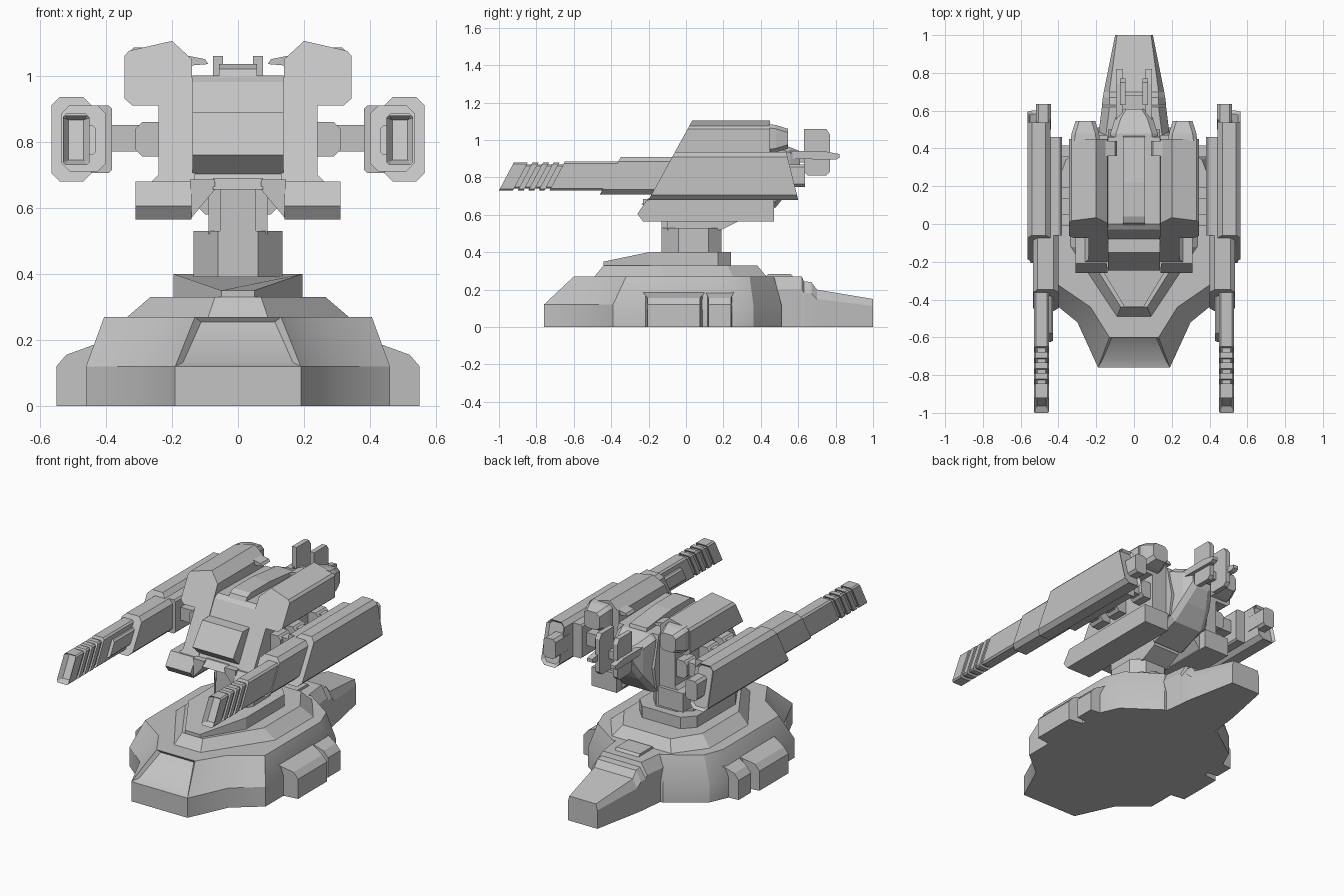
import bpy, bmesh, math

cube = bpy.data.objects.get("Cube")
if cube:
    bpy.data.objects.remove(cube, do_unlink=True)

grey = bpy.data.materials.new("plain_grey")
grey.use_nodes = True
grey.diffuse_color = (0.55, 0.55, 0.55, 1)
grey.node_tree.nodes["Principled BSDF"].inputs["Base Color"].default_value = (0.55, 0.55, 0.55, 1)


def loft(name, rings, mirror=False, inset=None, smooth=False):
    """Skin rings of equal length, cap the ends; inset = (face test, width, depth)."""
    bm = bmesh.new()
    loops = [[bm.verts.new(p) for p in ring] for ring in rings]
    for a, b in zip(loops, loops[1:]):
        for i in range(len(a)):
            j = (i + 1) % len(a)
            bm.faces.new((a[i], a[j], b[j], b[i]))
    bm.faces.new(loops[0])
    bm.faces.new(loops[-1])
    bmesh.ops.recalc_face_normals(bm, faces=bm.faces)
    if inset:
        test, width, depth = inset
        bm.normal_update()
        picked = [f for f in bm.faces if test(f)]
        bmesh.ops.inset_individual(bm, faces=picked, thickness=width)
        bmesh.ops.translate(bm, verts=list({v for f in picked for v in f.verts}), vec=(0, depth, 0))
    mesh = bpy.data.meshes.new(name)
    bm.to_mesh(mesh)
    bm.free()
    mesh.materials.append(grey)
    obj = bpy.data.objects.new(name, mesh)
    bpy.context.collection.objects.link(obj)
    if mirror:
        obj.modifiers.new("Mirror", 'MIRROR').use_mirror_merge = False
    if smooth:
        bpy.ops.object.select_all(action='DESELECT')
        obj.select_set(True)
        bpy.context.view_layer.objects.active = obj
        bpy.ops.object.shade_smooth_by_angle(angle=math.radians(30))
    return obj


def sym(half):
    """Complete a half outline across x = 0."""
    return half + [(-p[0], *p[1:]) for p in reversed(half)]


def flat(half, z):
    return sym([(x, y, z) for x, y in half])


def along_y(name, outline, front, back, mirror=True, slope=0, base=0, back_slope=0, **kw):
    """Extrude an (x, z) outline along y, with raked ends."""
    return loft(name, [[(x, front + slope * (z - base), z) for x, z in outline],
                       [(x, back + back_slope * (z - base), z) for x, z in outline]], mirror, **kw)


def along_x(name, outline, x0, x1, mirror=False):
    """Extrude a (y, z) outline along x."""
    return loft(name, [[(x, y, z) for y, z in outline] for x in (x0, x1)], mirror)


def octagon(x0, x1, z0, z1, c):
    return [(x0 + c, z0), (x1 - c, z0), (x1, z0 + c), (x1, z1 - c),
            (x1 - c, z1), (x0 + c, z1), (x0, z1 - c), (x0, z0 + c)]


def box(x0, x1, z0, z1):
    return [(x0, z0), (x1, z0), (x1, z1), (x0, z1)]


# Base hull with recessed nose vent
wall = [(.19, -.76), (.30, -.52), (.46, -.39), (.46, .25), (.41, .36), (.2, .51)]
deck = [(.13, -.6), (.23, -.44), (.405, -.32), (.405, .22), (.36, .34), (.17, .47)]
loft("base_hull", [flat(wall, 0), flat(wall, .12), flat(deck, .27)], smooth=True,
     inset=(lambda f: f.normal.y < -.5 and f.normal.z > .3 and abs(f.normal.x) < .05, .03, .03))

# Tail of the base
tail = [(.38, .2, .16, .27), (.62, .17, .13, .27), (.63, .17, .13, .245),
        (.67, .165, .13, .24), (.7, .16, .13, .2), (1, .1, .09, .15)]
loft("base_tail", [[(-b, y, 0), (b, y, 0), (b, y, z * .75), (t, y, z), (-t, y, z), (-b, y, z * .75)]
                   for y, b, t, z in tail])
along_x("tail_hatch", [(.42, .26), (.58, .26), (.56, .285), (.44, .285)], -.08, .08)

# Side pods of the base
for name, out, y0, y1, c in (("large_side_pod", .55, -.24, .11, .035),
                             ("small_side_pod", .525, .1, .26, .02)):
    pod = [(.3, 0), (out, 0), (out, .12), (out - .03, .155), (.41, .195), (.3, .2)]
    shift = lambda x: c if x > .45 else 0
    loft(name, [[(x, y0 + shift(x), z) for x, z in pod],
                [(x, y1 - shift(x), z) for x, z in pod]], True)

# Raised deck and turntable
loft("raised_deck", [flat([(.09, -.49), (.335, -.12), (.335, .25), (.2, .43)], .27),
                     flat([(.07, -.44), (.265, -.13), (.265, .22), (.16, .38)], .33)])
table = [(.05, -.44), (.195, -.2), (.195, .17), (.13, .24)]
loft("turntable", [flat(table, .32),
                   sym([(x, y, .35 if y < -.4 else .40) for x, y in table])])

# Neck
neck = [(.06, -.13), (.135, -.04), (.135, .12), (.07, .19)]
loft("neck", [flat(neck, .39), flat(neck, .53)])
along_x("neck_bracket", [(-.10, .52), (.19, .52), (.29, .57), (.29, .66), (-.10, .66)], -.09, .09)
along_x("neck_core", [(-.13, .5), (.1, .5), (.1, .66), (-.13, .66)], -.055, .055)

# Lower skirt rails and arch
along_x("skirt_rail", [(-.23, .565), (.47, .565), (.47, .68), (-.21, .68), (-.26, .605)], .14, .31, True)
arch = [(.07, .655), (.145, .565), (.145, .685), (.07, .685)]
along_y("skirt_arch", arch, -.23, .42)
along_x("skirt_bridge", [(-.24, .655), (.45, .655), (.45, .69), (-.2, .69)], -.075, .075)

# Body shoulders
shoulder = [(.13, .68), (.26, .68), (.24, .7), (.24, .91), (.32, .91), (.343, .93),
            (.343, 1.06), (.33, 1.075), (.2, 1.105), (.14, 1.05)]
along_y("shoulder", shoulder, -.2, .45, slope=.55, base=.68)
loft("shoulder_rear", [[(x, y, z) for x, z in octagon(.18 + k, .335 - k, .93 + k, 1.085 - k, .02)]
                       for y, k in ((.44, 0), (.48, .005), (.545, .025))], True)
along_y("shoulder_spur", [(.09, 1.035), (.15, 1.03), (.15, 1.06), (.10, 1.05)], .36, .44)

# Central body, canopy ridge and front plate
along_x("body_core", [(-.2, .67), (.48, .67), (.5, .8), (.46, .99), (.0, 1.0), (-.03, .98)], -.137, .137)
ridge = [(-.06, .89), (.005, 1.02), (.04, 1.035), (.22, 1.035), (.46, 1.01), (.5, .89)]
along_x("canopy_ridge", ridge, -.058, .058)
along_x("front_plate", [(-.18, .70), (-.245, .76), (-.15, .89), (-.06, .89), (-.06, .70)], -.137, .137)

# Rear spine and claw
loft("rear_spine", [[(x, y, z) for x, z in octagon(-w, w, z0, z1, .03)]
                    for y, w, z0, z1 in ((.3, .13, .58, .99), (.48, .125, .64, .99),
                                         (.56, .1, .74, .96), (.61, .07, .83, .94))])
along_x("claw_fin", [(.63, .83), (.65, .81), (.75, .81), (.77, .83),
                     (.77, 1.03), (.75, 1.06), (.63, 1.06)], .045, .075, True)
along_x("claw_arm", [(.52, .90), (.8, .895), (.82, .905), (.82, .925), (.74, .94), (.52, .94)],
        .06, .095, True)
along_y("claw_bridge", box(-.06, .06, .88, .93), .56, .68, mirror=False)

# Gun mounts
for y in (.02, .165, .385):
    along_y("mount_axle", octagon(.2, .40, .77, .85, .015), y - .03, y + .03)
    along_y("mount_collar", octagon(.22, .31, .755, .86, .02), y - .05, y + .05)

# Gun housings
along_y("gun_housing", octagon(.443, .565, .68, .935, .025), -.2, .6,
        slope=.55, base=.68, back_slope=-.25,
        inset=(lambda f: f.normal.y > .8, .015, -.015))
along_y("gun_inner_housing", octagon(.382, .46, .705, .91, .01), -.06, .46)
along_y("gun_rear_knob", octagon(.44, .52, .75, .87, .015), .5, .635)
along_y("gun_foregrip", octagon(.40, .535, .71, .91, .025), -.46, -.05, slope=.56, base=.71)

# Gun barrels with slanted bands and hollow muzzle
rake = dict(slope=.53, back_slope=.53, base=.73)
along_y("barrel_root", octagon(.45, .53, .73, .885, .01), -.73, -.3, **rake)
along_y("barrel_core", octagon(.46, .52, .74, .87, .008), -.96, -.6, **rake)
along_y("barrel_rail", octagon(.43, .465, .76, .85, .01), -.64, -.3, **rake)
for i in range(3):
    along_y("barrel_band", octagon(.45, .53, .73, .88, .008), -.9 + .056 * i, -.868 + .056 * i, **rake)
along_y("muzzle", octagon(.45, .53, .73, .88, .008), -1, -.925,
        inset=(lambda f: f.normal.y < -.8, .018, .03), **rake)
